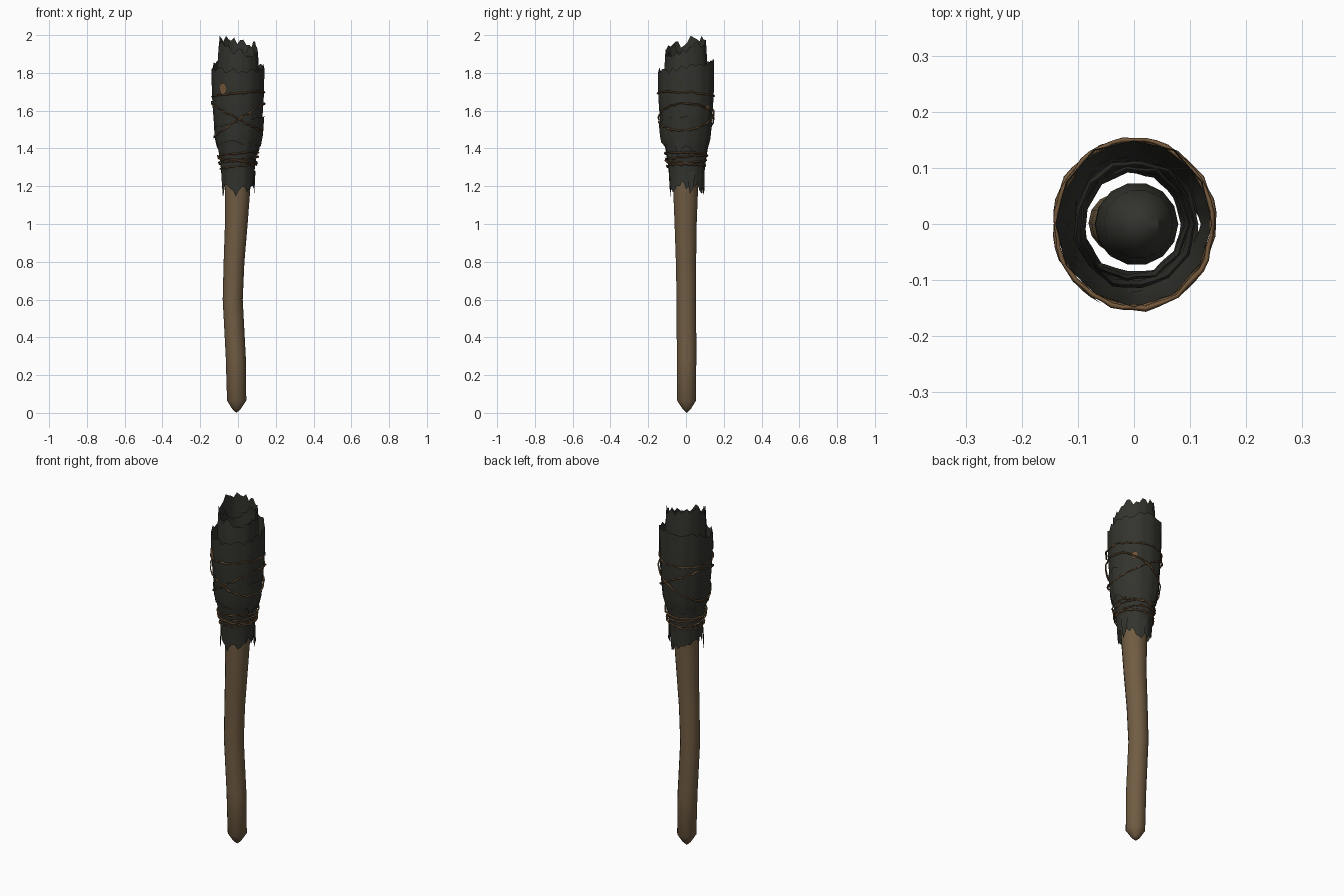
import bpy, bmesh, math, random
from math import sin, cos, pi, radians

random.seed(7)
old = bpy.data.objects.get("Cube")
if old:
    bpy.data.objects.remove(old, do_unlink=True)


def material(name, rgb):
    m = bpy.data.materials.new(name)
    m.use_nodes = True
    m.diffuse_color = (*rgb, 1)
    m.node_tree.nodes["Principled BSDF"].inputs["Base Color"].default_value = (*rgb, 1)
    return m


WOOD = material("brown wood", (0.165, 0.108, 0.056))
CLOTH = material("charred cloth", (0.033, 0.034, 0.027))
CORD = material("brown cord", (0.17, 0.095, 0.042))


def finish(bm, name, mats, angle=40):
    bmesh.ops.recalc_face_normals(bm, faces=bm.faces)
    mesh = bpy.data.meshes.new(name)
    bm.to_mesh(mesh)
    bm.free()
    for m in mats:
        mesh.materials.append(m)
    ob = bpy.data.objects.new(name, mesh)
    bpy.context.collection.objects.link(ob)
    bpy.ops.object.select_all(action='DESELECT')
    ob.select_set(True)
    bpy.context.view_layer.objects.active = ob
    bpy.ops.object.shade_smooth_by_angle(angle=radians(angle))
    return ob


def bridge(bm, a, b):
    n = len(a)
    for i in range(n):
        bm.faces.new((a[i], a[(i + 1) % n], b[(i + 1) % n], b[i]))


def lerp_table(table, z):
    for lo, hi in zip(table, table[1:]):
        if z <= hi[0]:
            t = max(0, (z - lo[0]) / (hi[0] - lo[0]))
            return [p + (q - p) * t for p, q in zip(lo, hi)][1:]
    return table[-1][1:]


# Bent handle: height, centre x, centre y, radius
STICK = [(0.02, -0.008, 0.004, 0.022), (0.065, -0.007, 0.003, 0.051),
         (0.3, -0.012, 0.003, 0.053), (0.6, -0.028, 0.002, 0.053),
         (0.8, -0.021, 0, 0.055), (1.0, -0.009, -0.002, 0.060),
         (1.2, -0.002, -0.002, 0.068), (1.3, 0, 0, 0.070),
         (1.6, 0.005, 0, 0.074), (1.72, 0.008, 0, 0.062), (1.77, 0.01, 0, 0.035)]
bm = bmesh.new()
rings = [[bm.verts.new((x + r * cos(2 * pi * k / 14), y + r * sin(2 * pi * k / 14), z))
          for k in range(14)] for z, x, y, r in STICK]
for a, b in zip(rings, rings[1:]):
    bridge(bm, a, b)
for ring, tip in ((rings[0], (-0.008, 0.004, 0)), (rings[-1], (0.01, 0, 1.785))):
    v = bm.verts.new(tip)
    for k in range(14):
        bm.faces.new((ring[k], ring[(k + 1) % 14], v))
for f in bm.faces:
    f.material_index = int(f.calc_center_median().z > 1.3)
finish(bm, "handle", [WOOD, CLOTH])

# Outer envelope of the wrapped head: height, half width x, half depth y
HEAD = [(1.14, 0.082, 0.086), (1.3, 0.090, 0.096), (1.4, 0.106, 0.112), (1.45, 0.118, 0.126),
        (1.6, 0.130, 0.140), (1.7, 0.136, 0.146), (1.86, 0.138, 0.147)]
CORE = [(1.4, 0.098, 0.104), (1.8, 0.112, 0.120), (2.0, 0.103, 0.108)]


def on_head(a, z, gap=0, table=HEAD):
    rx, ry = lerp_table(table, z)
    return ((rx + gap) * cos(a), (ry + gap) * sin(a), z)


def wrap(name, low, high, gap, jag_low, jag_high, table=HEAD, flat_sides=13, rows=5):
    """Open cloth sleeve with torn hems given as functions of the angle."""
    bm = bmesh.new()
    cols = []
    bumps = [random.uniform(-0.004, 0.005) for _ in range(flat_sides)]
    for i in range(flat_sides * 3):
        side, part = divmod(i, 3)
        a0, a1 = (2 * pi * (side + s) / flat_sides for s in (0, 1))
        t = part / 3
        a = a0 + (a1 - a0) * t
        bot = low(a) + random.uniform(-jag_low, jag_low)
        top = high(a) + random.uniform(-jag_high, jag_high)
        col = []
        for j in range(rows + 1):
            z = bot + (top - bot) * j / rows
            p = on_head(a0, z, gap + bumps[side], table)
            q = on_head(a1, z, gap + bumps[(side + 1) % flat_sides], table)
            col.append(bm.verts.new((p[0] + (q[0] - p[0]) * t, p[1] + (q[1] - p[1]) * t, z)))
        cols.append(col)
    for j in range(rows):
        bridge(bm, [c[j] for c in cols], [c[j + 1] for c in cols])
    return finish(bm, name, [CLOTH], 50)


# Cloth layers from the inside out
wrap("inner_cloth", lambda a: 1.42,
     lambda a: 1.945 + 0.03 * sin(a) - 0.02 * cos(a), 0, 0.01, 0.026, CORE)
wrap("inner_lining", lambda a: 1.5,
     lambda a: 1.9 + 0.03 * sin(2 * a), -0.014, 0.01, 0.025, CORE, 11)
wrap("collar_cloth", lambda a: 1.19 + 0.02 * cos(2 * a),
     lambda a: 1.45, 0, 0.026, 0.01, flat_sides=11)
wrap("outer_cloth", lambda a: 1.42 + 0.02 * sin(a + 1),
     lambda a: 1.835 + 0.025 * sin(a), 0.002, 0.014, 0.018, flat_sides=12, rows=6)
wrap("middle_cloth", lambda a: 1.41 + 0.02 * cos(a + 2),
     lambda a: 1.54 + 0.03 * cos(a), 0.007, 0.014, 0.006, flat_sides=12, rows=3)


# Cord loops around the head
def cord(name, height, gap, radius=0.0045, steps=44):
    curve = bpy.data.curves.new(name, 'CURVE')
    curve.dimensions = '3D'
    curve.bevel_depth = radius
    curve.bevel_resolution = 0
    line = curve.splines.new('POLY')
    line.points.add(steps - 1)
    line.use_cyclic_u = True
    for i, p in enumerate(line.points):
        a = 2 * pi * i / steps
        z = height(a) + random.uniform(-0.004, 0.004)
        p.co = (*on_head(a, z, gap + random.uniform(-0.002, 0.003)), 1)
        p.radius = random.uniform(0.7, 1.3)
    curve.materials.append(CORD)
    bpy.context.collection.objects.link(bpy.data.objects.new(name, curve))


cord("upper_cord", lambda a: 1.685 + 0.015 * cos(a + 0.6), 0.004)
cord("rising_cord", lambda a: 1.55 + 0.09 * cos(a), 0.009)
cord("falling_cord", lambda a: 1.57 - 0.075 * cos(a + 0.2), 0.009)
for k in range(5):
    cord(f"binding_cord_{k + 1}",
         lambda a: 1.305 + 0.016 * k + 0.011 * cos(a + 1.7 * k), 0.006, 0.0042)


# Small worn patches where the cord colour shows
def patch(name, angle, height, size):
    bm = bmesh.new()
    pts = []
    for k in range(9):
        t = 2 * pi * k / 9
        r = size * random.uniform(0.8, 1.15)
        pts.append(bm.verts.new(on_head(angle + r * cos(t) / 0.14, height + r * 1.2 * sin(t), 0.008)))
    bm.faces.new(pts)
    finish(bm, name, [CORD])


patch("front_patch", radians(-124), 1.715, 0.024)
patch("back_patch", radians(48), 1.61, 0.018)

# Torn flaps hanging off the hems
for k, (deg, z) in enumerate(((-20, 1.45), (75, 1.24), (-150, 1.23), (15, 1.25))):
    bm = bmesh.new()
    a = radians(deg)
    bm.faces.new([bm.verts.new(on_head(a + da, z + dz, g)) for da, dz, g in
                  ((-0.22, 0.03, 0.003), (0.25, 0.03, 0.003), (0.14, -0.06, 0.01), (-0.05, -0.09, 0.008))])
    finish(bm, f"torn_flap_{k + 1}", [CLOTH])
